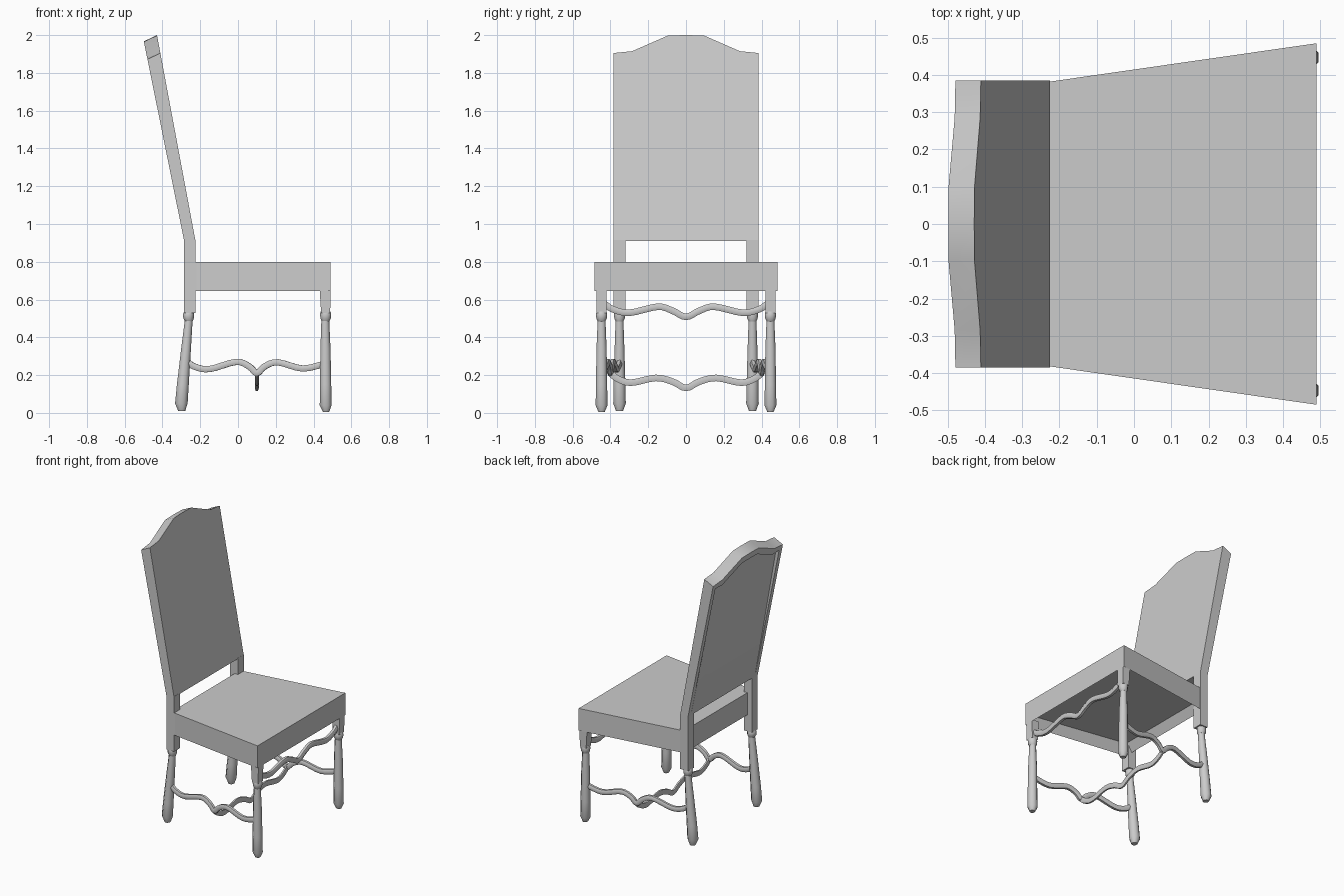
import bpy, bmesh, math
from mathutils import Vector

cube = bpy.data.objects.get("Cube")
if cube:
    bpy.data.objects.remove(cube)

grey = bpy.data.materials.new("plain grey")
grey.use_nodes = True
tone = (0.6, 0.6, 0.6, 1)
grey.diffuse_color = tone
grey.node_tree.nodes["Principled BSDF"].inputs["Base Color"].default_value = tone


def finish(name, bm, smooth=None):
    bmesh.ops.recalc_face_normals(bm, faces=bm.faces)
    mesh = bpy.data.meshes.new(name)
    bm.to_mesh(mesh)
    bm.free()
    mesh.materials.append(grey)
    ob = bpy.data.objects.new(name, mesh)
    bpy.context.collection.objects.link(ob)
    if smooth:
        bpy.ops.object.select_all(action='DESELECT')
        ob.select_set(True)
        bpy.context.view_layer.objects.active = ob
        bpy.ops.object.shade_smooth_by_angle(angle=math.radians(smooth))
    return ob


def loft(name, rings, smooth=None):
    """Skin a list of equal-length point rings and cap both ends."""
    bm = bmesh.new()
    loops = [[bm.verts.new(p) for p in ring] for ring in rings]
    for a, b in zip(loops, loops[1:]):
        for i in range(len(a)):
            j = (i + 1) % len(a)
            bm.faces.new((a[i], a[j], b[j], b[i]))
    bm.faces.new(loops[0])
    bm.faces.new(loops[-1])
    return finish(name, bm, smooth)


def rect(x0, x1, y0, y1, z):
    return [(x0, y0, z), (x1, y0, z), (x1, y1, z), (x0, y1, z)]


def turned(name, sections, y, sides=8):
    """Turned part from (centre x, z, radius) sections."""
    rings = []
    for cx, z, r in sections:
        rings.append([(cx + r * math.cos(a), y + r * math.sin(a), z)
                      for a in (math.tau * (i + 0.5) / sides for i in range(sides))])
    return loft(name, rings, 50)


def stretcher(name, points, width, height, sides=6):
    """Wavy rail swept along a smoothed path."""
    pts = [Vector(p) for p in points]
    pts = [pts[0]] + pts + [pts[-1]]
    path = []
    for a, b, c, d in zip(pts, pts[1:], pts[2:], pts[3:]):
        for k in range(4):
            t = k / 4
            path.append(0.5 * (2 * b + (c - a) * t + (2 * a - 5 * b + 4 * c - d) * t * t
                               + (3 * b - a - 3 * c + d) * t ** 3))
    path.append(pts[-1])
    rings = []
    for i, p in enumerate(path):
        tan = (path[min(i + 1, len(path) - 1)] - path[max(i - 1, 0)]).normalized()
        side = tan.cross(Vector((0, 0, 1))).normalized()
        up = side.cross(tan)
        rings.append([p + side * width * math.cos(a) + up * height * math.sin(a)
                      for a in (math.tau * j / sides for j in range(sides))])
    return loft(name, rings, 60)


# Seat: tapered box, hollowed from below
bm = bmesh.new()
outline = [(-0.25, -0.383), (-0.22, -0.383), (0.49, -0.485),
           (0.49, 0.485), (-0.22, 0.383), (-0.25, 0.383)]
base = bm.faces.new([bm.verts.new((x, y, 0.645)) for x, y in outline])
top = bmesh.ops.extrude_face_region(bm, geom=[base])["geom"]
for v in top:
    if isinstance(v, bmesh.types.BMVert):
        v.co.z = 0.80
bm.faces.ensure_lookup_table()
under = min(bm.faces, key=lambda f: f.calc_center_median().z)
bmesh.ops.recalc_face_normals(bm, faces=bm.faces)
bmesh.ops.inset_region(bm, faces=[under], thickness=0.05)
for v in under.verts:
    v.co.z += 0.06
finish("seat", bm)


# Leaning back: arched slab with a tapering recess behind
def front_x(z):
    return -0.225 - 0.187 * (z - 0.91)


half = [(0.385, 1.905), (0.285, 1.915), (0.095, 1.998)]
arch = half + [(0, 2.0)] + [(-y, z) for y, z in reversed(half)]
profile = [(-0.385, 0.91)] + [(0.385, 0.91)] + arch
bm = bmesh.new()
front = [bm.verts.new((front_x(z), y, z)) for y, z in profile]
rear = []
for y, z in profile:
    rz = z if z < 1 else z - 0.033
    rear.append(bm.verts.new((-0.285 - 0.202 * (rz - 0.91), y, rz)))
bm.faces.new(front)
back_face = bm.faces.new(rear)
for i in range(len(front)):
    j = (i + 1) % len(front)
    bm.faces.new((front[i], front[j], rear[j], rear[i]))
bmesh.ops.recalc_face_normals(bm, faces=bm.faces)
bmesh.ops.inset_region(bm, faces=[back_face], thickness=0.045)
bmesh.ops.inset_region(bm, faces=[back_face], thickness=0.002)
for v in back_face.verts:
    v.co.x += 0.025 * max(0, v.co.z - 0.96)
finish("backrest", bm, 25)

# Posts, legs and collars on both sides
for side, s in (("left", 1), ("right", -1)):
    y0, y1 = sorted((s * 0.32, s * 0.385))
    loft(f"back_post_{side}", [rect(-0.285, -0.225, y0, y1, z) for z in (0.53, 0.915)])
    turned(f"rear_collar_{side}", [(-0.26, 0.485, 0.022), (-0.262, 0.5, 0.030),
                                   (-0.262, 0.525, 0.031), (-0.258, 0.54, 0.025)], s * 0.352)
    turned(f"rear_leg_{side}", [(-0.298, 0.01, 0.020), (-0.300, 0.05, 0.036),
                                (-0.292, 0.15, 0.034), (-0.275, 0.34, 0.028),
                                (-0.260, 0.50, 0.022)], s * 0.352)
    y0, y1 = sorted((s * 0.42, s * 0.475))
    loft(f"front_block_{side}", [rect(0.44, 0.488, y0, y1, 0.53),
                                 rect(0.432, 0.49, y0, y1, 0.66)])
    turned(f"front_collar_{side}", [(0.463, 0.485, 0.022), (0.464, 0.5, 0.030),
                                    (0.464, 0.525, 0.032), (0.463, 0.54, 0.026)], s * 0.447)
    turned(f"front_leg_{side}", [(0.466, 0.005, 0.018), (0.464, 0.04, 0.034),
                                 (0.464, 0.15, 0.032), (0.463, 0.34, 0.029),
                                 (0.462, 0.50, 0.022)], s * 0.447)
    # Side stretcher between rear and front legs
    wave = [(-0.28, 0.28), (-0.23, 0.245), (-0.15, 0.232), (-0.01, 0.27), (0.06, 0.245),
            (0.1, 0.21), (0.14, 0.245), (0.21, 0.268), (0.34, 0.235), (0.45, 0.258)]
    stretcher(f"side_stretcher_{side}",
              [(x, s * (0.352 + 0.127 * (x + 0.28)), z) for x, z in wave], 0.017, 0.019)


# Front and middle cross stretchers, mirrored about the centre
def mirrored(x, wave):
    return [(x, -y, z) for y, z in wave] + [(x, y, z) for y, z in reversed(wave[:-1])]


stretcher("front_stretcher", mirrored(0.462, [
    (0.44, 0.585), (0.39, 0.55), (0.30, 0.53), (0.15, 0.562), (0.07, 0.54), (0, 0.508)]),
    0.018, 0.020)
stretcher("cross_stretcher", mirrored(0.1, [
    (0.40, 0.21), (0.36, 0.18), (0.29, 0.16), (0.16, 0.185), (0.07, 0.165), (0, 0.132)]),
    0.011, 0.020)
